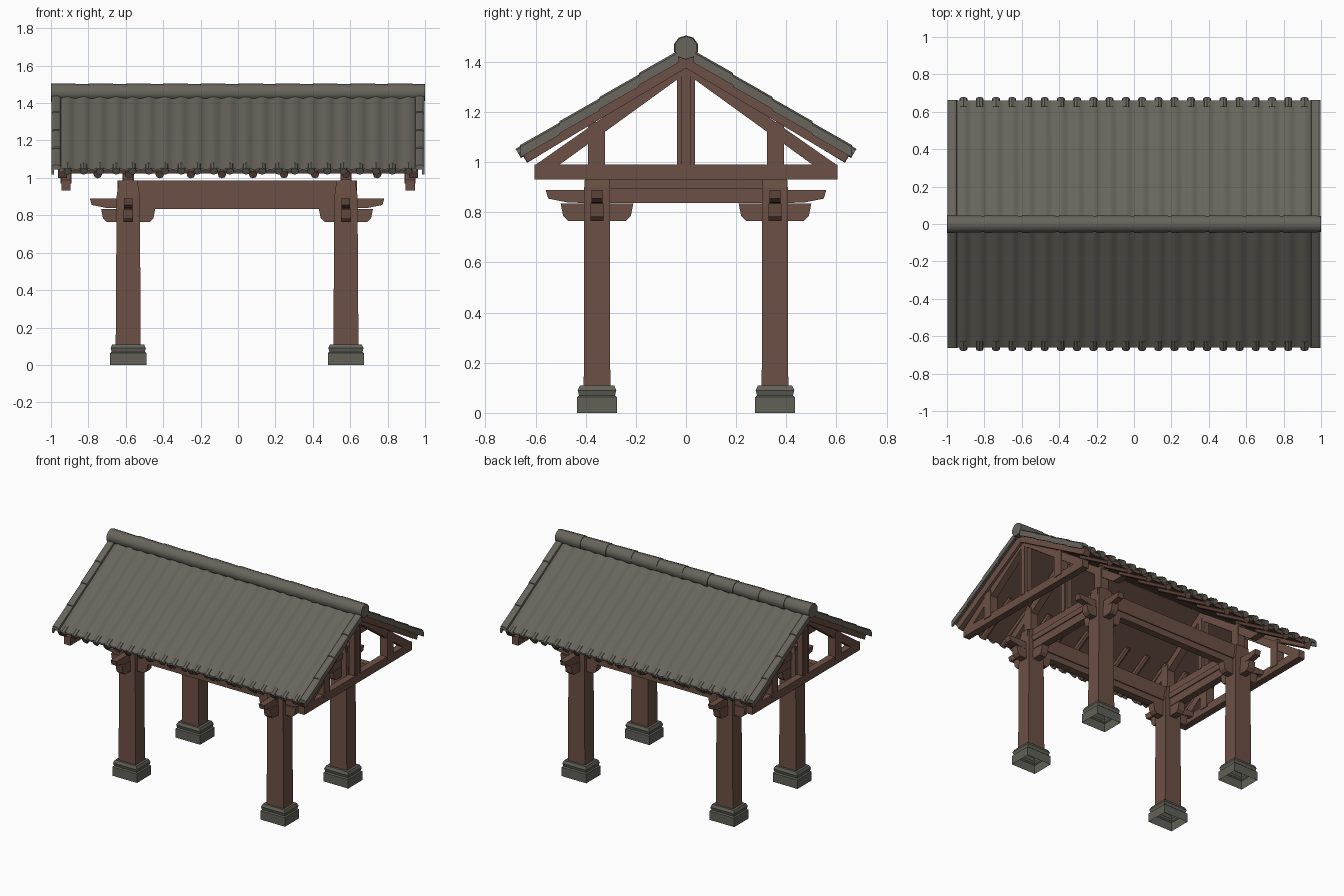
import bpy, bmesh, math
from mathutils import Matrix, Vector

cube = bpy.data.objects.get("Cube")
if cube:
    bpy.data.objects.remove(cube, do_unlink=True)


def material(name, rgb):
    m = bpy.data.materials.new(name)
    m.use_nodes = True
    m.diffuse_color = (*rgb, 1)
    m.node_tree.nodes["Principled BSDF"].inputs["Base Color"].default_value = (*rgb, 1)
    return m


WOOD = material("brown wood", (0.15, 0.08, 0.058))
TILE = material("grey roof tile", (0.135, 0.128, 0.106))
STONE = material("grey stone", (0.12, 0.12, 0.098))


def finish(name, bm, mat, smooth=False):
    bmesh.ops.recalc_face_normals(bm, faces=bm.faces)
    me = bpy.data.meshes.new(name)
    bm.to_mesh(me)
    bm.free()
    me.materials.append(mat)
    ob = bpy.data.objects.new(name, me)
    bpy.context.collection.objects.link(ob)
    if smooth:
        bpy.ops.object.select_all(action='DESELECT')
        ob.select_set(True)
        bpy.context.view_layer.objects.active = ob
        bpy.ops.object.shade_smooth_by_angle(angle=math.radians(40))
    return ob


def loft(name, rings, mat, caps=(True, True), smooth=False):
    """Skin a list of equal-sized point rings."""
    bm = bmesh.new()
    loops = [[bm.verts.new(p) for p in ring] for ring in rings]
    n = len(loops[0])
    for a, b in zip(loops, loops[1:]):
        for i in range(n):
            j = (i + 1) % n
            bm.faces.new((a[i], a[j], b[j], b[i]))
    if caps[0]:
        bm.faces.new(loops[0])
    if caps[1]:
        bm.faces.new(loops[-1])
    return finish(name, bm, mat, smooth)


def prism(name, pts, axis, centre, width, mat=WOOD):
    """Extrude a side profile: (y, z) along x, or (x, z) along y."""
    ends = (centre - width / 2, centre + width / 2)
    if axis == 'x':
        rings = [[(e, u, v) for u, v in pts] for e in ends]
    else:
        rings = [[(u, e, v) for u, v in pts] for e in ends]
    return loft(name, rings, mat)


def box(name, x, y, z, mat=WOOD):
    return prism(name, [(y[0], z[0]), (y[1], z[0]), (y[1], z[1]), (y[0], z[1])],
                 'x', (x[0] + x[1]) / 2, x[1] - x[0], mat)


def square(x, y, hx, hy, z):
    return [(x - hx, y - hy, z), (x + hx, y - hy, z), (x + hx, y + hy, z), (x - hx, y + hy, z)]


def rod(name, a, b, radius, mat, sides=8, end_radius=None):
    a, b = Vector(a), Vector(b)
    bm = bmesh.new()
    bmesh.ops.create_cone(bm, cap_ends=True, segments=sides, radius1=radius,
                          radius2=end_radius or radius, depth=(b - a).length)
    turn = (b - a).to_track_quat('Z', 'Y').to_matrix().to_4x4()
    bm.transform(Matrix.Translation((a + b) / 2) @ turn)
    return finish(name, bm, mat, sides > 6)


POST_X = (-0.587, 0.577)
POST_Y = 0.355
SLOPE = 0.607


def roof_z(y):
    return 1.452 - SLOPE * abs(y)


# Posts, stone footings and bracket arms
LOWER_ARM = [(-0.145, 0.835), (-0.135, 0.785), (-0.115, 0.765), (-0.06, 0.765),
             (0.06, 0.765), (0.115, 0.765), (0.135, 0.785), (0.145, 0.835)]
UPPER_ARM = [(0.0, 0.89), (0.0, 0.835), (0.12, 0.84), (0.195, 0.855), (0.205, 0.89)]
for px in POST_X:
    sx = math.copysign(1, px)
    for sy in (-1, 1):
        py = sy * POST_Y
        loft("stone_footing", [square(px, py, 0.097 - d, 0.08 - d, z) for d, z in
             ((0, 0), (0, 0.063), (0.008, 0.07), (0.003, 0.09), (0.012, 0.11))],
             STONE, (False, True))
        loft("post", [square(px, py, 0.067, 0.053, 0.1), square(px, py, 0.062, 0.051, 0.9),
                      square(px, py, 0.05, 0.045, 0.985)], WOOD)
        prism("lower_bracket_x", [(px + u, v) for u, v in LOWER_ARM], 'y', py, 0.052)
        prism("lower_bracket_y", [(py + u, v) for u, v in LOWER_ARM], 'x', px, 0.052)
        prism("upper_bracket_x", [(px + sx * u, v) for u, v in UPPER_ARM], 'y', py, 0.045)
        prism("upper_bracket_y", [(py + sy * u, v) for u, v in UPPER_ARM], 'x', px, 0.045)

# Long beams along the front and back, cross beams between them
for sy in (-1, 1):
    y = sy * POST_Y
    box("long_beam", (-0.645, 0.635), (y - 0.033, y + 0.033), (0.88, 0.985))
    box("long_under_beam", (-0.6, 0.6), (y - 0.026, y + 0.026), (0.835, 0.88))
for px in POST_X:
    box("cross_beam", (px - 0.033, px + 0.033), (-0.36, 0.36), (0.895, 0.935))
    box("cross_under_beam", (px - 0.026, px + 0.026), (-0.36, 0.36), (0.838, 0.895))

# Roof trusses over the posts and at the gables
for tx in (-0.92, *POST_X, 0.92):
    gable = abs(tx) > 0.8
    tie = 0.605 if gable else 0.4
    box("tie_beam", (tx - 0.025, tx + 0.025), (-tie, tie), (0.932, 0.99))
    box("king_post", (tx - 0.022, tx + 0.022), (-0.035, 0.035), (0.985, 1.38))
    box("king_post_rib", (tx - 0.028, tx + 0.028), (-0.018, 0.018), (0.985, 1.36))
    for s in (-1, 1):
        y = s * 0.357
        box("strut", (tx - 0.03, tx + 0.03), (y - 0.034, y + 0.034), (0.97, 1.16))
        prism("truss_rafter", [(s * u, v) for u, v in
              ((0.6, 0.99), (0, 1.41), (0, 1.355), (0.505, 0.99))], 'x', tx, 0.05)
        if gable:
            prism("barge_board", [(s * u, v) for u, v in
                  ((0.655, 1.04), (0, 1.44), (0, 1.375), (0.632, 1.0))],
                  'x', tx + math.copysign(0.018, tx), 0.05)

# Roof deck, tiles and eaves on both slopes
WAVES, STEPS, HALF = 22, 8, 0.955
for s in (-1, 1):
    prism("roof_deck", [(0, 1.437), (s * 0.65, roof_z(0.65) - 0.013),
          (s * 0.64, roof_z(0.64) - 0.04), (0, 1.41)], 'x', 0, 1.88)
    # Wavy tile sheet with a flat underside
    n = WAVES * STEPS
    xs = [-HALF + 2 * HALF * i / n for i in range(n + 1)]
    rings = []
    for y in (0, 0.66):
        z = roof_z(y)
        top = [(x, s * y, z - 0.007 * math.cos(math.tau * i / STEPS)) for i, x in enumerate(xs)]
        rings.append(top + [(HALF, s * y, z - 0.015), (-HALF, s * y, z - 0.015)])
    loft("tile_sheet", rings, TILE, smooth=True)
    # Rounded tile ends along the eave
    for i in range(WAVES):
        x = -HALF + 2 * HALF * (i + 0.5) / WAVES
        rod("eave_tile", (x, s * 0.62, roof_z(0.62) - 0.011),
            (x, s * 0.669, roof_z(0.669) - 0.011), 0.021, TILE)
    # Overlapping edge tiles down each gable
    for sx in (-1, 1):
        for k in range(4):
            a, b = 0.03 + k * 0.158, 0.03 + (k + 1) * 0.158
            rings = []
            for y, lift in ((a, 0.008), (b, 0.014)):
                z = roof_z(y) + lift
                rings.append([(sx * x, s * y, z + dz) for x, dz in
                              ((0.945, -0.02), (0.948, -0.002), (0.96, 0.004), (0.985, 0.004),
                               (0.997, -0.004), (0.998, -0.045), (0.985, -0.045), (0.985, -0.02))])
            loft("gable_edge_tile", rings, TILE)
    # Round rafter ends below the eave
    for k in range(10):
        x = -0.75 + k * 0.166
        rod("round_rafter", (x, s * 0.36, roof_z(0.36) - 0.044),
            (x, s * 0.645, roof_z(0.645) - 0.044), 0.022, WOOD)

# Ridge of overlapping round tiles
for k in range(10):
    x = -1 + k * 0.2
    rod("ridge_tile", (x, 0, 1.456), (x + 0.2, 0, 1.456), 0.05, TILE, 10, 0.046)
